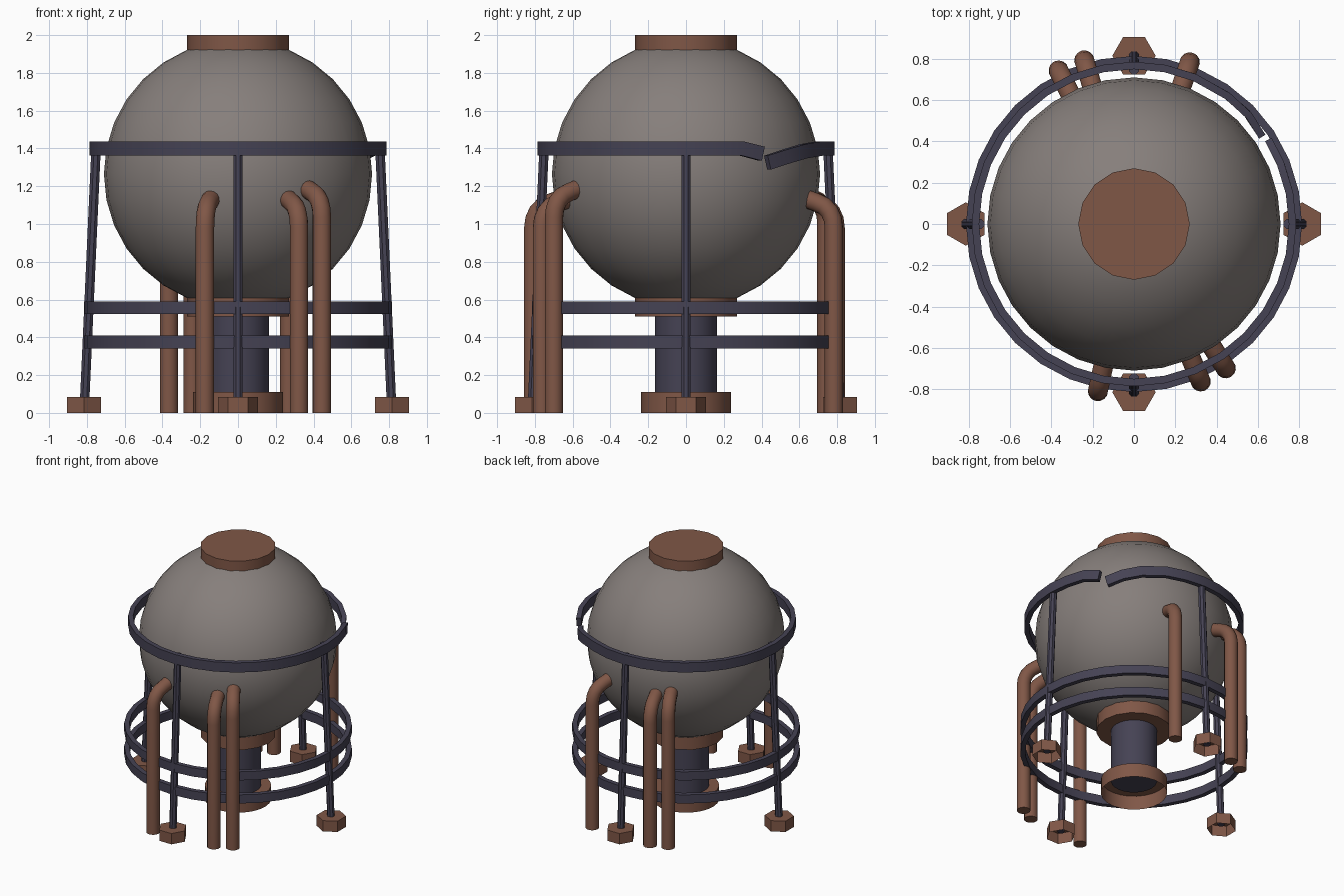
import bpy, bmesh, math
from mathutils import Vector

if "Cube" in bpy.data.objects:
    bpy.data.objects.remove(bpy.data.objects["Cube"])


def mat(name, rgb):
    m = bpy.data.materials.new(name)
    m.diffuse_color = (*rgb, 1)
    m.use_nodes = True
    m.node_tree.nodes["Principled BSDF"].inputs["Base Color"].default_value = m.diffuse_color
    return m


GREY = mat("warm grey", (0.24, 0.212, 0.2))
BROWN = mat("copper brown", (0.215, 0.095, 0.062))
DARK = mat("dark violet steel", (0.06, 0.055, 0.088))


def finish(name, bm, material, smooth=True):
    bmesh.ops.recalc_face_normals(bm, faces=bm.faces)
    me = bpy.data.meshes.new(name)
    bm.to_mesh(me)
    bm.free()
    me.materials.append(material)
    ob = bpy.data.objects.new(name, me)
    bpy.context.collection.objects.link(ob)
    if smooth:
        bpy.context.view_layer.objects.active = ob
        bpy.ops.object.select_all(action='DESELECT')
        ob.select_set(True)
        bpy.ops.object.shade_smooth_by_angle(angle=math.radians(35))
    return ob


def sweep(name, path, profile, ref, material, closed=False):
    """Carry a closed profile along a path; ref fixes the profile's first axis."""
    bm = bmesh.new()
    n, rings = len(path), []
    for i, p in enumerate(path):
        a = path[i - 1] if (i or closed) else p
        b = path[(i + 1) % n] if (i < n - 1 or closed) else p
        t = (b - a).normalized()
        u = (ref - t * ref.dot(t)).normalized()
        v = t.cross(u)
        rings.append([bm.verts.new(p + u * x + v * y) for x, y in profile])
    k = len(profile)
    for i in range(n if closed else n - 1):
        r, s = rings[i], rings[(i + 1) % n]
        for j in range(k):
            bm.faces.new((r[j], r[(j + 1) % k], s[(j + 1) % k], s[j]))
    if not closed:
        bm.faces.new(rings[0])
        bm.faces.new(rings[-1])
    return finish(name, bm, material)


def circle(r, n):
    return [(r * math.cos(2 * math.pi * (i + .5) / n),
             r * math.sin(2 * math.pi * (i + .5) / n)) for i in range(n)]


def drum(name, r, z0, z1, n, material, at=(0, 0), turn=0.0, bottom=True, smooth=True):
    bm = bmesh.new()
    lo, hi = [[bm.verts.new((at[0] + r * math.cos(turn + 2 * math.pi * i / n),
                             at[1] + r * math.sin(turn + 2 * math.pi * i / n), z))
               for i in range(n)] for z in (z0, z1)]
    for i in range(n):
        j = (i + 1) % n
        bm.faces.new((lo[i], lo[j], hi[j], hi[i]))
    bm.faces.new(hi)
    if bottom:
        bm.faces.new(lo)
    return finish(name, bm, material, smooth)


def polar(deg, r, z):
    a = math.radians(deg)
    return Vector((r * math.cos(a), r * math.sin(a), z))


Z = Vector((0, 0, 1))

# Spherical tank with cap and collar
bm = bmesh.new()
bmesh.ops.create_uvsphere(bm, u_segments=32, v_segments=16, radius=0.71)
bmesh.ops.translate(bm, verts=bm.verts, vec=(0, 0, 1.265))
finish("tank_sphere", bm, GREY)
drum("top_cap", 0.27, 1.90, 2.0, 16, BROWN)
drum("bottom_collar", 0.27, 0.51, 0.62, 16, BROWN)

# Central column and its open-bottomed base
drum("column", 0.165, 0.10, 0.52, 24, DARK)
drum("column_base", 0.237, 0.0, 0.11, 24, BROWN, bottom=False)

# Four leaning legs on hexagonal feet
for i, side in enumerate(("right", "back", "left", "front")):
    d = 90 * i
    c = polar(d, 0.815, 0)
    drum(side + "_foot", 0.105, 0, 0.085, 6, BROWN, (c.x, c.y),
         math.radians(d + 30), bottom=False, smooth=False)
    sweep(side + "_leg", [polar(d, 0.813, 0.04), polar(d, 0.75, 1.43)],
          circle(0.027, 8), polar(d + 90, 1, 0), DARK)


# Hoops: two whole ones below, a broken one above
def band(h, w):
    return [(-h, -w), (h, -w), (h, w), (-h, w)]


for name, z in (("lower_hoop", 0.375), ("middle_hoop", 0.557)):
    sweep(name, [polar(i * 11.25, 0.796, z) for i in range(32)],
          band(0.034, 0.018), Z, DARK, closed=True)

broken = [polar(35, 0.752, 1.325), polar(44, 0.766, 1.358), polar(54, 0.768, 1.385)]
broken += [polar(67.5 + i * 11.25, 0.768, 1.4) for i in range(29)]
broken += [polar(31.5, 0.768, 1.372)]
sweep("broken_upper_hoop", broken, band(0.038, 0.018), Z, DARK)

# Bent pipes feeding into the sphere
bend = [(0.828, 0.0), (0.828, 0.98), (0.822, 1.025), (0.804, 1.064),
        (0.776, 1.093), (0.735, 1.112), (0.67, 1.135)]
pipes = [(-0.175, -0.81, 0), (0.323, -0.762, 0), (0.445, -0.70, 0.055),
         (-0.24, 0.79, 0), (0.27, 0.783, 0), (-0.365, 0.743, 0.03)]
for i, (x, y, lift) in enumerate(pipes):
    d = math.degrees(math.atan2(y, x))
    path = [polar(d, r, z + (lift if z else 0)) for r, z in bend]
    sweep(f"pipe_{i + 1}", path, circle(0.049, 14), polar(d + 90, 1, 0), BROWN)
